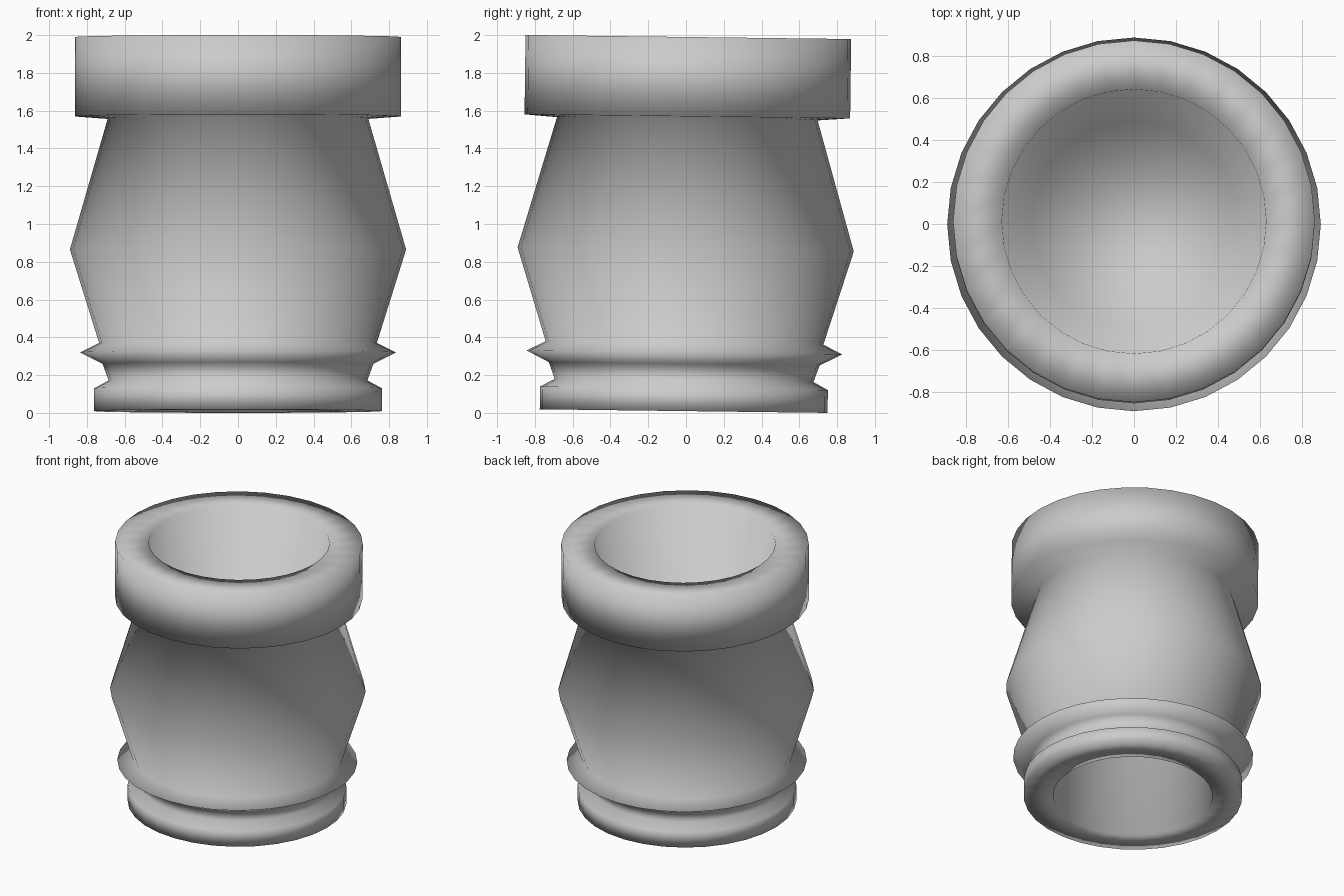
import bpy, bmesh, math
from mathutils import Matrix, Vector

if "Cube" in bpy.data.objects:
    bpy.data.objects.remove(bpy.data.objects["Cube"])

SIDES = 32
TILT = -0.0125

# Lathe profile (radius, z): upper cavity wall, rim, belly, collar, foot, lower cavity wall
profile = [
    (0.49, 0.88), (0.63, 1.99),
    (0.862, 1.99), (0.862, 1.57), (0.69, 1.557),
    (0.89, 0.865), (0.735, 0.37), (0.836, 0.32), (0.717, 0.26),
    (0.685, 0.172), (0.762, 0.13), (0.762, 0.0095),
    (0.555, 0.0095), (0.555, 0.85),
]

bm = bmesh.new()
verts = [bm.verts.new((r, 0, z)) for r, z in profile]
edges = [bm.edges.new(pair) for pair in zip(verts, verts[1:])]
bmesh.ops.spin(bm, geom=verts + edges, cent=(0, 0, 0), axis=(0, 0, 1),
               angle=math.tau, steps=SIDES, use_merge=False)
bmesh.ops.remove_doubles(bm, verts=bm.verts, dist=0.0005)

# Floors closing the two cavities
bmesh.ops.holes_fill(bm, edges=[e for e in bm.edges if e.is_boundary], sides=0)
bmesh.ops.recalc_face_normals(bm, faces=bm.faces)

# The whole vessel leans very slightly backwards
bmesh.ops.rotate(bm, verts=bm.verts, cent=Vector((0, 0, 1)),
                 matrix=Matrix.Rotation(TILT, 3, 'X'))
for face in bm.faces:
    face.smooth = True

mesh = bpy.data.meshes.new("turned_vessel")
bm.to_mesh(mesh)
bm.free()
vessel = bpy.data.objects.new("turned_vessel", mesh)
bpy.context.collection.objects.link(vessel)
